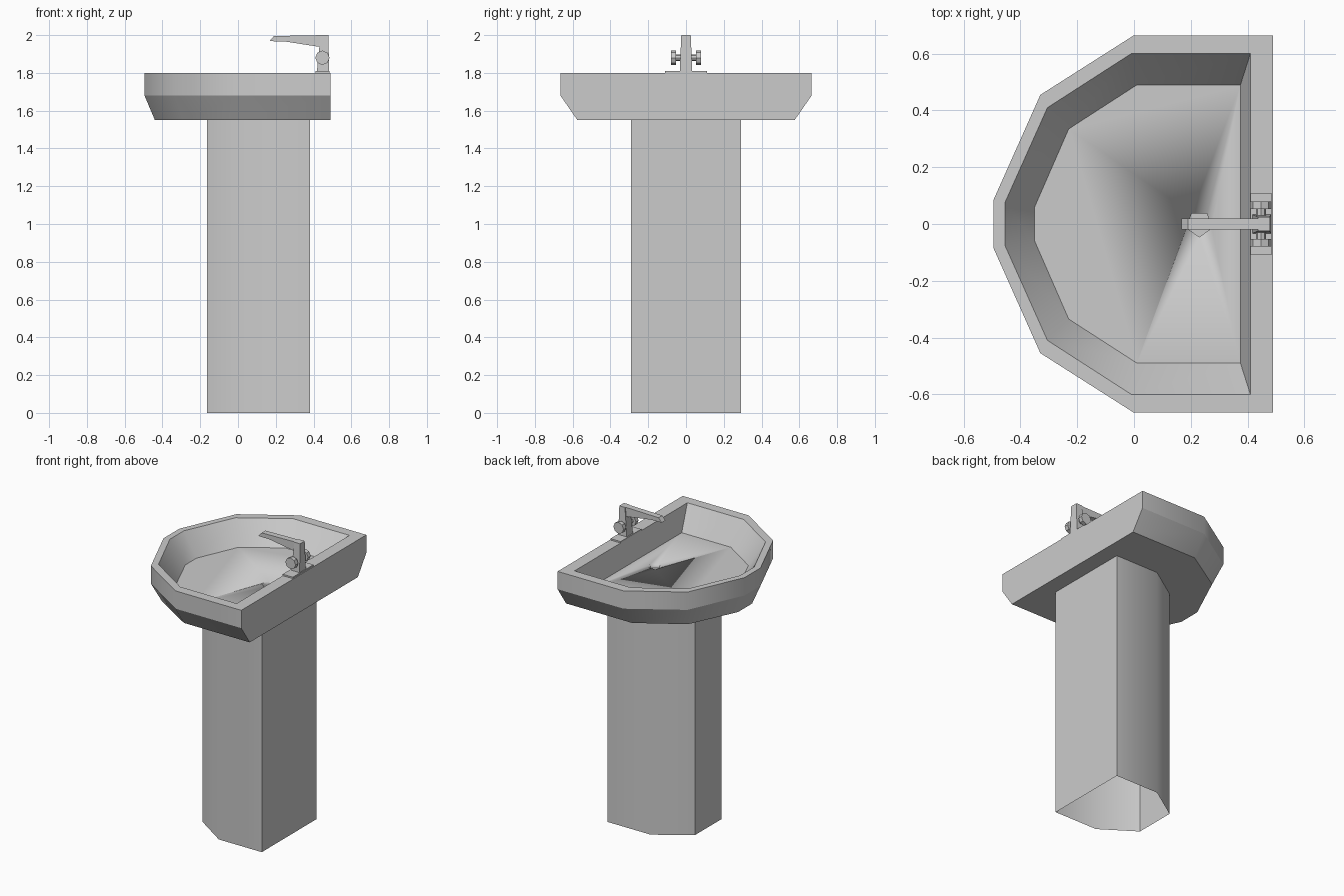
import bpy, bmesh, math
from mathutils import Matrix, Vector

cube = bpy.data.objects.get("Cube")
if cube:
    bpy.data.objects.remove(cube)

GREY = (0.6, 0.6, 0.6, 1)
ceramic = bpy.data.materials.new("ceramic_grey")
ceramic.use_nodes = True
ceramic.diffuse_color = GREY
ceramic.node_tree.nodes["Principled BSDF"].inputs["Base Color"].default_value = GREY


def finish(name, bm, angle=40):
    """Turn a bmesh into a shaded object; edges between levels stay crisp."""
    bmesh.ops.recalc_face_normals(bm, faces=bm.faces)
    for f in bm.faces:
        f.smooth = True
    for e in bm.edges:
        level = abs(e.verts[0].co.z - e.verts[1].co.z) < 1e-4
        turn = e.calc_face_angle(math.pi)
        e.smooth = not level and turn < math.radians(angle)
    mesh = bpy.data.meshes.new(name)
    bm.to_mesh(mesh)
    bm.free()
    mesh.materials.append(ceramic)
    obj = bpy.data.objects.new(name, mesh)
    bpy.context.collection.objects.link(obj)
    return obj


def mirrored(half, z):
    """Close a half outline, running from wall to bowl tip, across y = 0."""
    pts = half + [(x, -y) for x, y in reversed(half)]
    return [Vector((x, y, z)) for x, y in pts]


def loft(name, rings, cap_start=True, cap_end=True):
    """Skin a stack of outlines with equal point counts."""
    bm = bmesh.new()
    rows = [[bm.verts.new(p) for p in ring] for ring in rings]
    n = len(rows[0])
    for a, b in zip(rows, rows[1:]):
        for i in range(n):
            j = (i + 1) % n
            bm.faces.new((a[i], a[j], b[j], b[i]))
    if cap_start:
        bm.faces.new(rows[0])
    if cap_end:
        bm.faces.new(rows[-1])
    return finish(name, bm)


def rect(x0, x1, y, z):
    return mirrored([(x1, y), (x0, y)], z)


def cylinder(name, radius, depth, sides, centre, across=False):
    bm = bmesh.new()
    turn = Matrix.Rotation(math.pi / 2, 4, 'X') if across else Matrix.Rotation(math.pi, 4, 'Z')
    bmesh.ops.create_cone(bm, cap_ends=True, segments=sides, radius1=radius,
                          radius2=radius, depth=depth,
                          matrix=Matrix.Translation(centre) @ turn)
    return finish(name, bm)


# Pedestal: open underneath
foot = [(0.38, 0.29), (0.06, 0.29), (-0.165, 0.14)]
loft("pedestal", [mirrored(foot, 0), mirrored(foot, 1.55)], False, False)

# Basin: underside, skirt, rim, then down into the bowl
under = [(0.49, 0.575), (0, 0.575), (-0.29, 0.395), (-0.44, 0.075)]
outer = [(0.49, 0.665), (0, 0.665), (-0.33, 0.455), (-0.495, 0.085)]
inner = [(0.41, 0.6), (-0.01, 0.6), (-0.305, 0.41), (-0.455, 0.075)]
floor = [(0.375, 0.49), (0.01, 0.49), (-0.23, 0.335), (-0.35, 0.06)]
basin = loft("basin", [mirrored(under, 1.55), mirrored(outer, 1.68),
                       mirrored(outer, 1.8), mirrored(inner, 1.8),
                       mirrored(floor, 1.65)])

# Drain: five-sided recess in the bowl floor
cutter = cylinder("drain_cutter", 0.046, 0.06, 5, (0.23, 0, 1.65))
cutter.data.transform(Matrix.Translation((0.23, 0, 0)) @ Matrix.Rotation(math.radians(18 * 0), 4, 'Z')
                      @ Matrix.Translation((-0.23, 0, 0)))
cut = basin.modifiers.new("drain", 'BOOLEAN')
cut.operation = 'DIFFERENCE'
cut.solver = 'EXACT'
cut.object = cutter
bpy.context.view_layer.objects.active = basin
bpy.ops.object.modifier_apply(modifier=cut.name)
bpy.data.objects.remove(cutter)

# Tap: plate, foot, tapering post
loft("tap_plate", [rect(0.41, 0.485, 0.11, 1.8), rect(0.41, 0.485, 0.11, 1.81)])
loft("tap_post", [rect(0.418, 0.482, 0.033, 1.81), rect(0.437, 0.479, 0.025, 2.0)])

# Spout: a tapering bar with a slanted lip
side = [(0.45, 2.0), (0.19, 1.995), (0.167, 1.968), (0.25, 1.966), (0.45, 1.935)]
loft("tap_spout", [[Vector((x, y, z)) for x, z in side] for y in (-0.02, 0.02)])

# Taps: a handle and its stem on each side
for label, s in (("left", 1), ("right", -1)):
    cylinder(label + "_handle", 0.038, 0.028, 8, (0.447, s * 0.066, 1.88), True)
    cylinder(label + "_stem", 0.018, 0.04, 8, (0.447, s * 0.036, 1.88), True)
